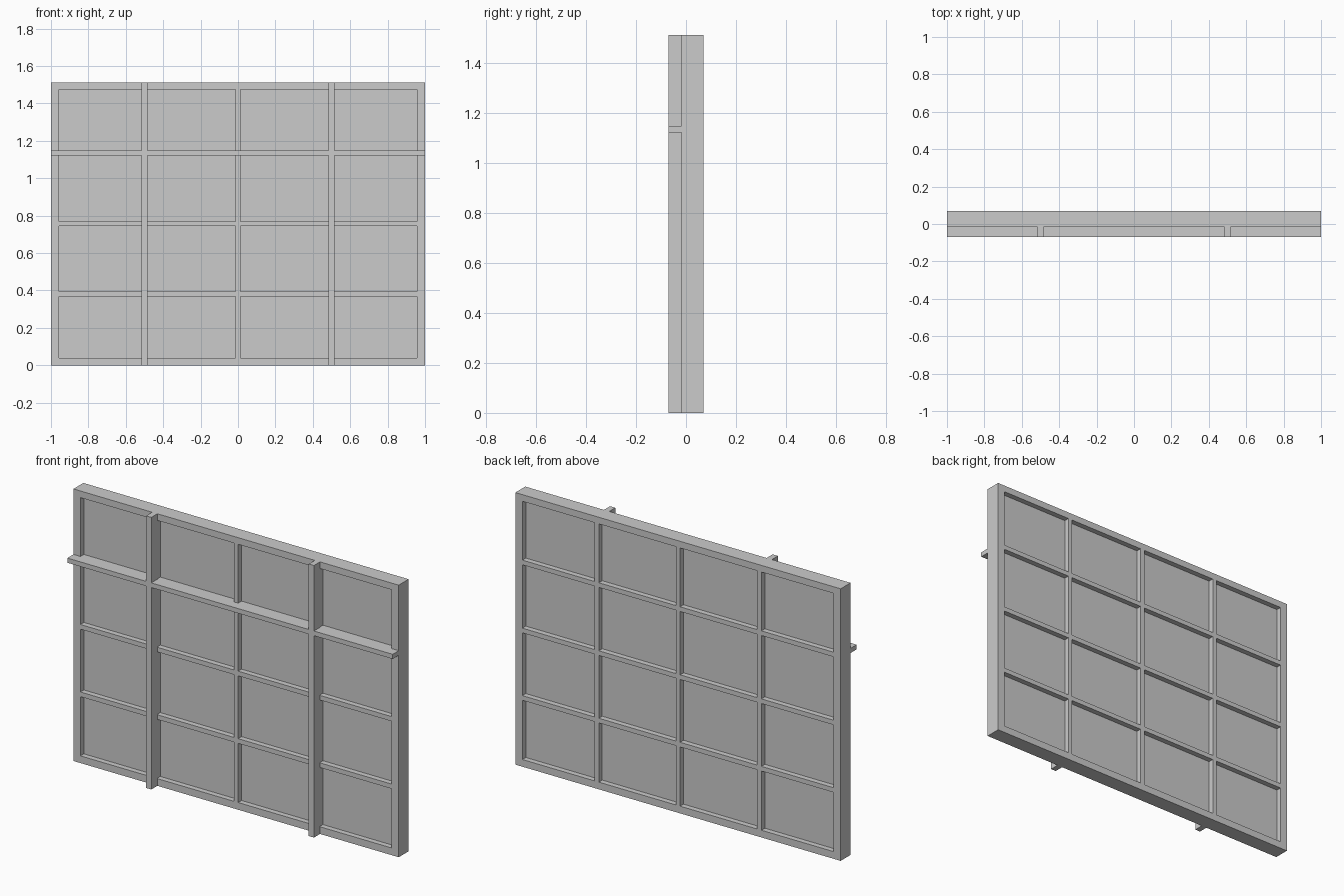
import bpy
import bmesh

if "Cube" in bpy.data.objects:
    bpy.data.objects.remove(bpy.data.objects["Cube"])

HALF_W, HEIGHT = 1.0, 1.512
FRONT, FACE, BACK = -0.07, -0.017, 0.07   # raised bars, frame face, frame back


def lattice(name, xs, zs, is_open, y0, y1):
    """Slab in the XZ plane, cut by lines xs/zs, with open cells left out."""
    bm = bmesh.new()
    rows = [[bm.verts.new((x, y0, z)) for x in xs] for z in zs]
    for j in range(len(zs) - 1):
        for i in range(len(xs) - 1):
            if not is_open(i, j):
                bm.faces.new((rows[j][i], rows[j][i + 1],
                              rows[j + 1][i + 1], rows[j + 1][i]))
    bm.verts.ensure_lookup_table()
    solid = bmesh.ops.extrude_face_region(bm, geom=bm.faces[:], use_keep_orig=True)
    moved = [g for g in solid["geom"] if isinstance(g, bmesh.types.BMVert)]
    bmesh.ops.translate(bm, verts=moved, vec=(0, y1 - y0, 0))
    loose = [v for v in bm.verts if not v.link_faces]
    bmesh.ops.delete(bm, geom=loose, context="VERTS")
    bmesh.ops.recalc_face_normals(bm, faces=bm.faces[:])
    mesh = bpy.data.meshes.new(name)
    bm.to_mesh(mesh)
    bm.free()
    obj = bpy.data.objects.new(name, mesh)
    bpy.context.collection.objects.link(obj)
    return obj


def cuts(start, rim0, centres, half, rim1, end):
    """Cut lines: outer edge, rim, both sides of each bar, rim, outer edge."""
    bars = [c + s * half for c in centres for s in (-1, 1)]
    return [start, rim0, *bars, rim1, end]


# Frame with its glazing bars, 4 x 4 openings
lattice("frame_and_glazing_bars",
        cuts(-HALF_W, -0.957, (-0.5, 0, 0.5), 0.013, 0.957, HALF_W),
        cuts(0, 0.04, (0.382, 0.757, 1.135), 0.013, 1.475, HEIGHT),
        lambda i, j: i % 2 == 1 and j % 2 == 1, FACE, BACK)

# Pane recessed from both sides, its edges buried in the frame
lattice("pane", (-0.97, 0.97), (0.025, 1.49), lambda i, j: False, 0.013, 0.04)

# Raised cross bars on the front: two uprights and one rail
lattice("front_cross_bars",
        [-HALF_W, -0.516, -0.484, 0.484, 0.516, HALF_W],
        [0, 1.122, 1.148, HEIGHT],
        lambda i, j: i % 2 == 0 and j % 2 == 0, FRONT, FACE)
